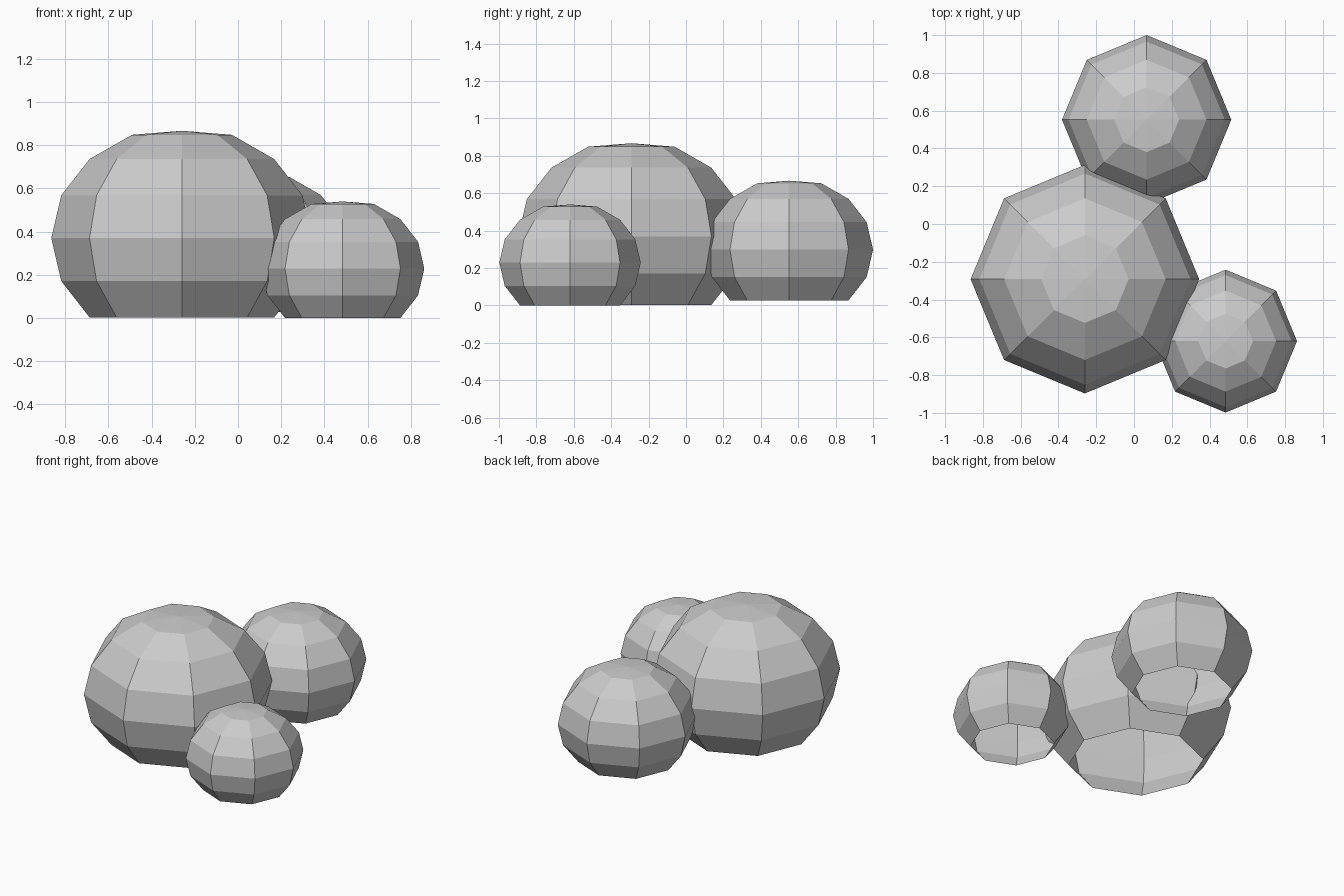
import bpy, bmesh

if "Cube" in bpy.data.objects:
    bpy.data.objects.remove(bpy.data.objects["Cube"])

SQUASH = 0.857   # height relative to width
APEX = 0.96      # slightly flattened pole


def bush_clump(name, x, y, base_z, radius):
    """Low-poly squashed ball, cut open at its lower 45-degree ring."""
    bm = bmesh.new()
    bmesh.ops.create_uvsphere(bm, u_segments=8, v_segments=8, radius=1)
    low = [v for v in bm.verts if v.co.z < -0.8]
    bmesh.ops.delete(bm, geom=low, context='VERTS')
    height = radius * SQUASH
    for v in bm.verts:
        if v.co.z > 0.99:
            v.co.z = APEX
        v.co.x = v.co.x * radius + x
        v.co.y = v.co.y * radius + y
        v.co.z = (v.co.z + 0.7071) * height + base_z
    mesh = bpy.data.meshes.new(name)
    bm.to_mesh(mesh)
    bm.free()
    obj = bpy.data.objects.new(name, mesh)
    bpy.context.collection.objects.link(obj)


# Three overlapping clumps of the bush
bush_clump("large_clump", -0.26, -0.292, 0.003, 0.605)
bush_clump("back_clump", 0.067, 0.552, 0.027, 0.448)
bush_clump("small_clump", 0.485, -0.62, 0.0, 0.378)
